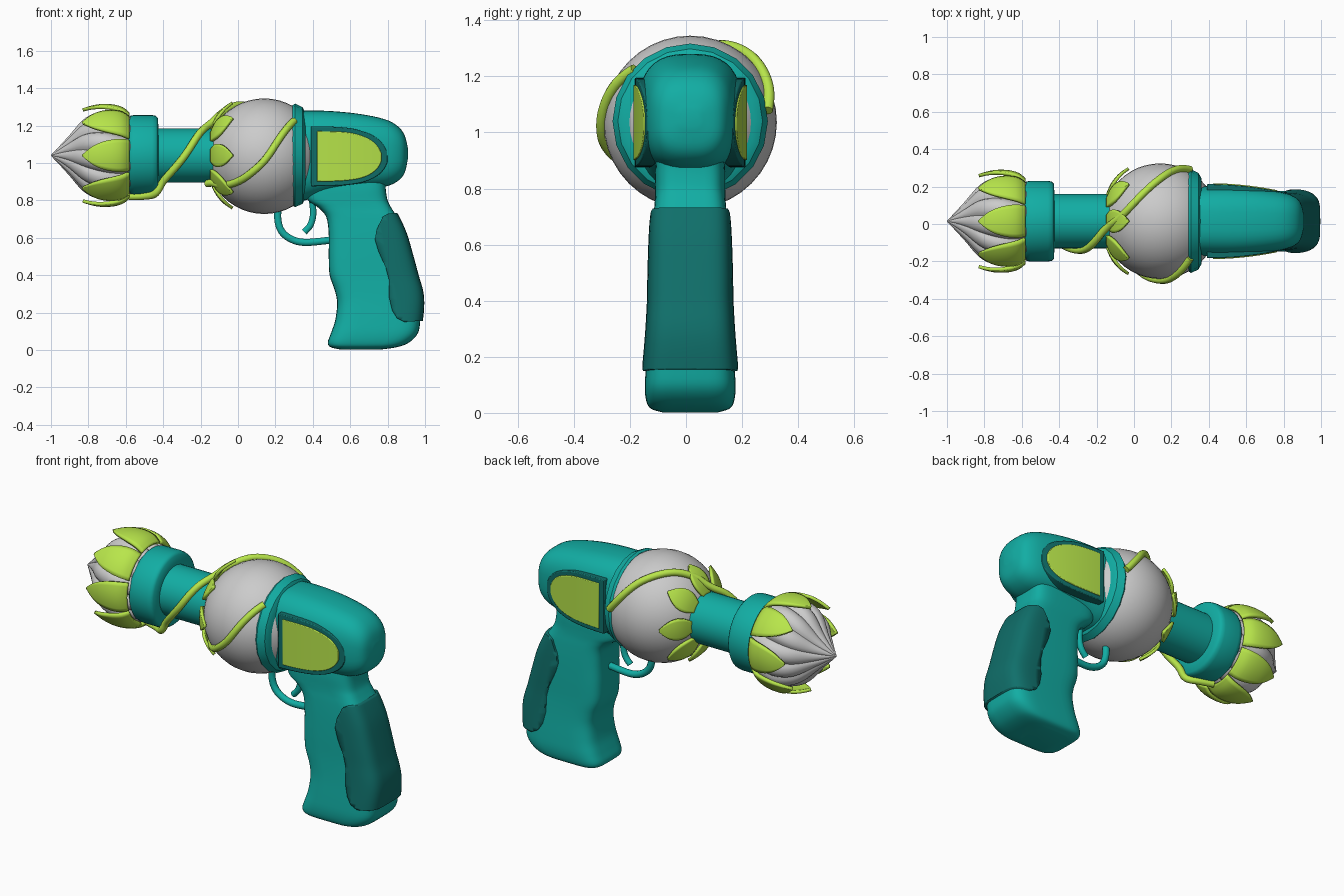
import bpy, bmesh, math
from mathutils import Vector

if "Cube" in bpy.data.objects:
    bpy.data.objects.remove(bpy.data.objects["Cube"])

CY, CZ = 0.015, 1.04          # barrel axis


def material(name, rgb):
    m = bpy.data.materials.new(name)
    m.diffuse_color = (*rgb, 1)
    m.use_nodes = True
    m.node_tree.nodes["Principled BSDF"].inputs["Base Color"].default_value = m.diffuse_color
    return m


TEAL = material("teal", (0.006, 0.42, 0.37))
DARK = material("dark_teal", (0.005, 0.16, 0.145))
LIME = material("lime", (0.48, 0.79, 0.07))


def finish(ob, mat, angle=40):
    if mat:
        ob.data.materials.append(mat)
    bpy.ops.object.select_all(action='DESELECT')
    ob.select_set(True)
    bpy.context.view_layer.objects.active = ob
    bpy.ops.object.shade_smooth_by_angle(angle=math.radians(angle))
    return ob


def new_mesh(name, verts, faces, mat, angle=40):
    me = bpy.data.meshes.new(name)
    me.from_pydata(verts, [], faces)
    bm = bmesh.new()
    bm.from_mesh(me)
    bmesh.ops.recalc_face_normals(bm, faces=bm.faces)
    bm.to_mesh(me)
    bm.free()
    ob = bpy.data.objects.new(name, me)
    bpy.context.collection.objects.link(ob)
    return finish(ob, mat, angle)


def loft(name, rings, mat, angle=40):
    n = len(rings[0])
    verts = [p for r in rings for p in r]
    faces = [(i * n + j, i * n + (j + 1) % n, (i + 1) * n + (j + 1) % n, (i + 1) * n + j)
             for i in range(len(rings) - 1) for j in range(n)]
    faces += [tuple(range(n)), tuple(range(len(verts) - n, len(verts)))]
    return new_mesh(name, verts, faces, mat, angle)


def spline(rows, steps=4):
    """Catmull-Rom samples through rows of numbers."""
    out = []
    for i in range(len(rows) - 1):
        a, b, c, d = (rows[max(0, min(len(rows) - 1, i + k))] for k in (-1, 0, 1, 2))
        for s in range(steps):
            t = s / steps
            out.append([0.5 * (2 * q + (r - p) * t + (2 * p - 5 * q + 4 * r - w) * t * t
                               + (3 * q - p - 3 * r + w) * t ** 3)
                        for p, q, r, w in zip(a, b, c, d)])
    return out + [list(rows[-1])]


def polar(x, r, a):
    return (x, CY + r * math.cos(a), CZ + r * math.sin(a))


def lathe(name, profile, mat, seg=32, angle=40):
    return loft(name, [[polar(x, r, j * math.tau / seg) for j in range(seg)]
                       for x, r in profile], mat, angle)


def squircle(n, seg=40):
    for j in range(seg):
        c, s = math.cos(j * math.tau / seg), math.sin(j * math.tau / seg)
        yield math.copysign(abs(c) ** (2 / n), c), math.copysign(abs(s) ** (2 / n), s)


def tube(name, pts, radius, mat):
    cu = bpy.data.curves.new(name, 'CURVE')
    cu.dimensions = '3D'
    cu.bevel_depth, cu.bevel_resolution, cu.use_fill_caps = radius, 3, True
    sp = cu.splines.new('POLY')
    sp.points.add(len(pts) - 1)
    for p, q in zip(sp.points, pts):
        p.co = (*q, 1)
    ob = bpy.data.objects.new(name, cu)
    bpy.context.collection.objects.link(ob)
    bpy.ops.object.select_all(action='DESELECT')
    ob.select_set(True)
    bpy.context.view_layer.objects.active = ob
    bpy.ops.object.convert(target='MESH')
    return finish(bpy.context.object, mat)


def leaf(name, rows, a, thick):
    """Pointed leaf wrapped round the barrel axis; rows are x, radius, half width."""
    rows, cols = spline(rows, 3), 9
    verts = [polar(x, r, a + (j / 4 - 1) * w / r) for x, r, w in rows for j in range(cols)]
    faces = [(i * cols + j, i * cols + j + 1, (i + 1) * cols + j + 1, (i + 1) * cols + j)
             for i in range(len(rows) - 1) for j in range(cols - 1)]
    ob = new_mesh(name, verts, faces, LIME)
    mod = ob.modifiers.new("thickness", 'SOLIDIFY')
    mod.thickness, mod.offset = thick, 0


# Fluted bud at the muzzle
bud = []
for x, r in spline([(-1, .002), (-.95, .055), (-.9, .11), (-.83, .19), (-.76, .23),
                    (-.68, .24), (-.57, .21)]):
    bud.append([polar(x, r * (.88 + .12 * abs(math.sin(6 * a)) ** .7), a + .8 * (x + .6))
                for a in (j * math.tau / 96 for j in range(96))])
loft("muzzle_bud", bud, None, 50)

# Collar, barrel, chamber globe and rear ring
lathe("muzzle_collar", [(-.59, .18), (-.587, .2), (-.575, .212), (-.555, .216), (-.46, .216),
                        (-.44, .212), (-.428, .2), (-.425, .14)], TEAL, 40, 50)
lathe("barrel", [(-.45, .145), (-.12, .145)], TEAL, 40)
bpy.ops.mesh.primitive_uv_sphere_add(segments=40, ring_count=24, radius=.309,
                                     location=(.14, CY, 1.036), rotation=(0, math.pi / 2, 0))
bpy.context.object.name = "chamber_globe"
finish(bpy.context.object, None)
lathe("rear_ring", [(.29, .2), (.292, .268), (.305, .277), (.345, .258), (.36, .23)], TEAL, 20, 30)

# Leaves round the bud and round the globe
bud_leaf = [(-.585, .222, .082), (-.62, .25, .088), (-.67, .264, .085), (-.73, .266, .07),
            (-.78, .258, .045), (-.83, .243, .004)]
globe_leaf = [(.14 - R * math.cos(math.radians(t)), R * math.sin(math.radians(t)), w)
              for t, R, w in ((26, .315, .03), (35, .322, .055), (43, .327, .062),
                              (51, .329, .045), (59, .328, .004))]
for k in range(8):
    leaf(f"bud_leaf_{k + 1}", bud_leaf, k * math.pi / 4, .018)
    leaf(f"globe_leaf_{k + 1}", globe_leaf, k * math.pi / 4, .016)


# Vines winding round barrel and globe: x, angle, radius
def vine(name, rows):
    tube(name, [polar(x, r, math.radians(a)) for x, a, r in spline(rows, 6)], .02, LIME)


vine("long_vine", [(-.58, 262, .222), (-.5, 254, .226), (-.44, 243, .226), (-.39, 226, .175),
                   (-.28, 178, .155), (-.19, 122, .16), (-.14, 100, .18), (-.08, 86, .232),
                   (0, 70, .286), (.08, 55, .31), (.15, 42, .316), (.23, 24, .304), (.3, 8, .278)])
vine("short_vine", [(-.165, 250, .16), (-.13, 238, .175), (-.07, 223, .232), (.05, 201, .304),
                    (.15, 183, .316), (.24, 157, .298), (.3, 137, .27)])

# Rear body: x, bottom, top, half width
body = spline([(.3, .8, 1.27, .185), (.36, .8, 1.28, .187), (.5, .84, 1.277, .186),
               (.65, .86, 1.262, .176), (.78, .872, 1.235, .157), (.85, .9, 1.2, .135),
               (.89, .945, 1.15, .1), (.908, 1.02, 1.08, .035)])
loft("rear_body", [[(x, CY + w * u, (lo + hi) / 2 + (hi - lo) / 2 * v) for u, v in squircle(2.8)]
                   for x, lo, hi, w in body], TEAL, 60)

# Side windows: x, bottom, top of the dark frame; the lime pane is a smaller copy
outline = spline([(.39, .875, 1.195), (.5, .877, 1.194), (.6, .884, 1.186), (.68, .9, 1.165),
                  (.74, .928, 1.135), (.78, .965, 1.095), (.8, 1.005, 1.055)], 3)
for side, s in (("front", -1), ("back", 1)):
    for part, k, lift, mat in (("frame", 1, 0, DARK), ("pane", .84, .005, LIME)):
        rings = []
        for x, lo, hi in outline:
            x, lo, hi = .59 + (x - .59) * k, 1.035 + (lo - 1.035) * k, 1.035 + (hi - 1.035) * k
            y = .198 - .28 * (x - .4) ** 2 + lift
            rings.append([(x, CY + s * y, hi), (x, CY + s * y, lo),
                          (x, CY + s * (y - .06), lo), (x, CY + s * (y - .06), hi)])
        ob = loft(f"{side}_window_{part}", rings, mat)
        bev = ob.modifiers.new("bevel", 'BEVEL')
        bev.width, bev.segments = .006, 2

# Handle: z, front x, rear x, half width
handle = spline([(.92, .37, .79, .12), (.86, .365, .79, .125), (.8, .375, .80, .125),
                 (.76, .43, .82, .126), (.71, .472, .85, .13), (.62, .485, .89, .135),
                 (.5, .485, .925, .139), (.4, .49, .952, .141), (.32, .517, .975, .145),
                 (.25, .53, .982, .15), (.16, .52, .975, .158), (.09, .497, .962, .162),
                 (.04, .48, .915, .156), (.015, .495, .85, .14), (.002, .55, .76, .1)])


def grip(name, grow, mat):
    return loft(name, [[((f + b) / 2 + ((b - f) / 2 + grow) * u, CY + (w + grow) * v, z)
                        for u, v in squircle(4.5, 48)] for z, f, b, w in handle], mat, 50)


grip("handle", 0, TEAL)

# Dark grip pad: a swollen handle trimmed to its side outline
pad = grip("grip_pad", .014, DARK)
edge = [(.775, .715), (.8, .728), (.87, .735), (1.1, .735), (1.1, .16), (.97, .155), (.89, .15),
        (.85, .17), (.825, .21), (.808, .28), (.806, .38), (.79, .44), (.75, .53), (.732, .59),
        (.74, .64)]
cutter = loft("pad_cutter", [[(x, y, z) for x, z in edge] for y in (-.4, .4)], None)
cutter.hide_render = True
mod = pad.modifiers.new("trim", 'BOOLEAN')
mod.operation, mod.solver, mod.object = 'INTERSECT', 'EXACT', cutter
bpy.ops.object.select_all(action='DESELECT')
pad.select_set(True)
bpy.context.view_layer.objects.active = pad
while pad.modifiers[0] != mod:      # trim before the smoothing
    bpy.ops.object.modifier_move_up(modifier=mod.name)
bpy.ops.object.modifier_apply(modifier=mod.name)
bpy.data.objects.remove(cutter)

# Trigger guard and trigger
for name, rad, path in (
        ("trigger_guard", .02, [(.22, .79), (.212, .71), (.23, .64), (.28, .595), (.36, .575), (.5, .588)]),
        ("trigger", .018, [(.395, .81), (.402, .73), (.388, .67), (.355, .63)])):
    tube(name, [(x, CY, z) for x, z in spline(path, 6)], rad, TEAL)
